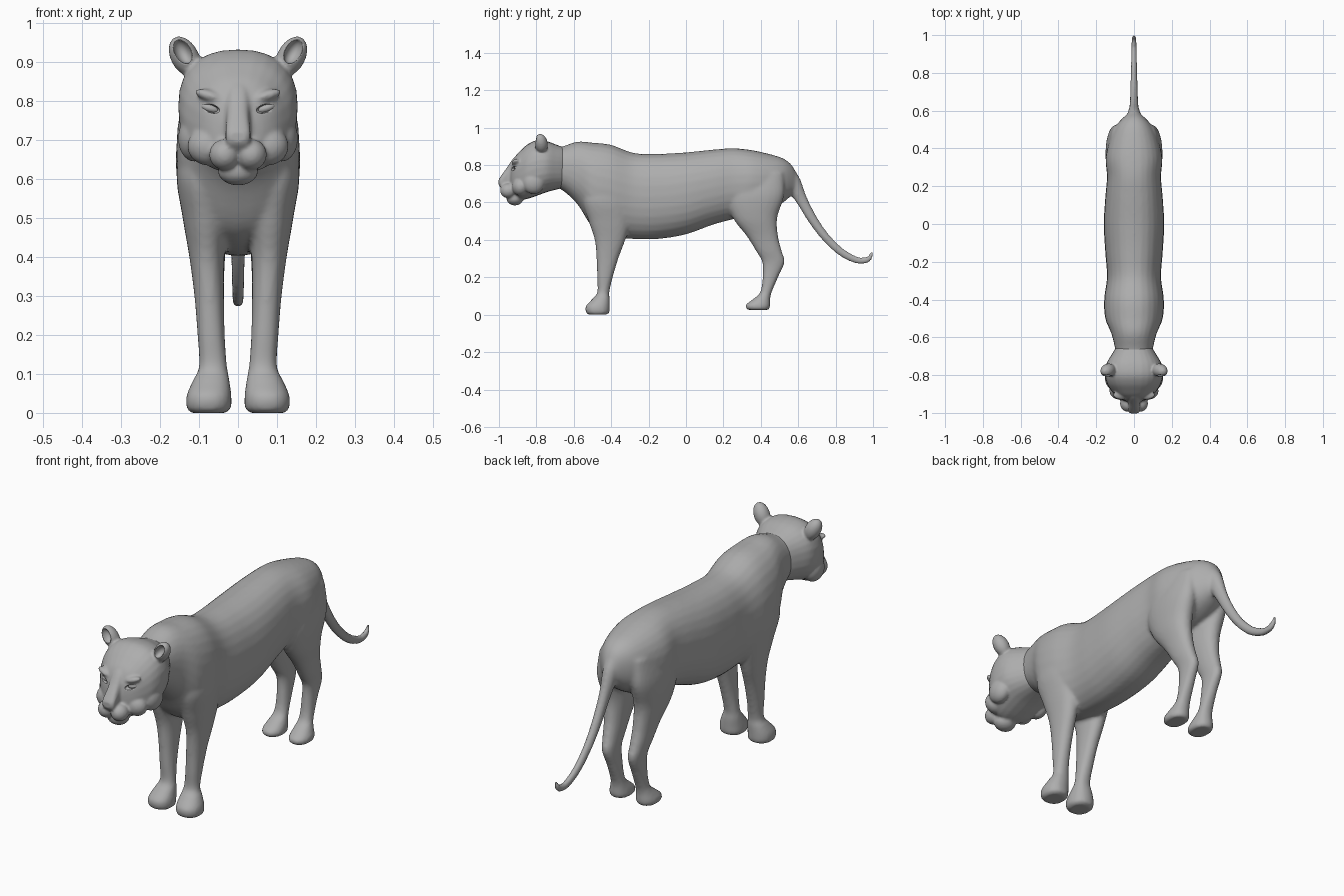
import bpy, bmesh, math
from mathutils import Matrix, Vector

if "Cube" in bpy.data.objects:
    bpy.data.objects.remove(bpy.data.objects["Cube"])

coat = bpy.data.materials.new("grey coat")
coat.diffuse_color = (0.42, 0.42, 0.42, 1)
coat.use_nodes = True
coat.node_tree.nodes["Principled BSDF"].inputs["Base Color"].default_value = coat.diffuse_color


def spline(rows, steps=5):
    """Catmull-Rom interpolation through rows of numbers."""
    out = []
    for i in range(len(rows) - 1):
        p0, p1 = rows[max(i - 1, 0)], rows[i]
        p2, p3 = rows[i + 1], rows[min(i + 2, len(rows) - 1)]
        for k in range(steps):
            t = k / steps
            out.append([0.5 * (2 * b + (c - a) * t + (2 * a - 5 * b + 4 * c - d) * t * t
                               + (3 * b - a - 3 * c + d) * t ** 3)
                        for a, b, c, d in zip(p0, p1, p2, p3)])
    return out + [list(rows[-1])]


def skin(bm, rings):
    """Close a list of point rings into a tube with capped ends."""
    vs = [[bm.verts.new(p) for p in r] for r in rings]
    n = len(vs[0])
    for a, b in zip(vs, vs[1:]):
        for j in range(n):
            bm.faces.new((a[j], a[(j + 1) % n], b[(j + 1) % n], b[j]))
    bm.faces.new(vs[0][::-1])
    bm.faces.new(vs[-1])


def loft(bm, rows, axis, side=1, power=0.9, n=28):
    """Rows are (position, x min, x max, other min, other max)."""
    rings = []
    for t, x0, x1, v0, v1 in spline(rows):
        ring = []
        for j in range(n):
            c, s = math.cos(2 * math.pi * j / n), math.sin(2 * math.pi * j / n)
            x = (x0 + x1) / 2 + (x1 - x0) / 2 * math.copysign(abs(c) ** power, c)
            v = (v0 + v1) / 2 + (v1 - v0) / 2 * math.copysign(abs(s) ** power, s)
            ring.append((side * x, t, v) if axis == 'y' else (side * x, v, t))
        rings.append(ring)
    skin(bm, rings)


def blob(bm, centre, radii, side=1, tilt=0, pitch=0):
    """Ellipsoid, tilted about y (mirrored with side) and pitched about x."""
    x, y, z = centre
    m = (Matrix.Translation((side * x, y, z)) @ Matrix.Rotation(side * tilt, 4, 'Y')
         @ Matrix.Rotation(pitch, 4, 'X') @ Matrix.Diagonal((*radii, 1)))
    bmesh.ops.create_uvsphere(bm, u_segments=24, v_segments=14, radius=1, matrix=m)


def finish(bm, name, voxel=0, smooth=0, cutter=None):
    bmesh.ops.recalc_face_normals(bm, faces=bm.faces)
    for f in bm.faces:
        f.smooth = True
    me = bpy.data.meshes.new(name)
    bm.to_mesh(me)
    bm.free()
    me.materials.append(coat)
    ob = bpy.data.objects.new(name, me)
    bpy.context.collection.objects.link(ob)
    if voxel:
        r = ob.modifiers.new("fuse", 'REMESH')
        r.mode, r.voxel_size, r.use_smooth_shade = 'VOXEL', voxel, True
    if cutter:
        b = ob.modifiers.new("hollow", 'BOOLEAN')
        b.operation, b.object, b.solver = 'DIFFERENCE', cutter, 'EXACT'
    if smooth:
        s = ob.modifiers.new("soften", 'SMOOTH')
        s.factor, s.iterations = 0.5, smooth
    return ob


# Body: trunk, legs and tail fused into one skin
body = bmesh.new()
trunk = [(-.72, .09, .69, .89), (-.66, .10, .665, .90), (-.58, .12, .59, .925),
         (-.50, .152, .47, .92), (-.40, .158, .42, .908), (-.28, .143, .405, .865),
         (-.15, .152, .405, .86), (0, .16, .43, .868), (.14, .152, .48, .882),
         (.25, .143, .51, .89), (.35, .15, .53, .88), (.45, .128, .56, .858),
         (.52, .095, .60, .835), (.565, .055, .64, .80), (.595, .02, .67, .745)]
loft(body, [(y, -w, w, a, b) for y, w, a, b in trunk], 'y')

front_leg = [(.74, .06, .13, -.50, -.36), (.62, .03, .158, -.55, -.31),
             (.50, .025, .142, -.52, -.30), (.40, .035, .125, -.488, -.325),
             (.30, .036, .112, -.478, -.362), (.20, .034, .104, -.475, -.392),
             (.12, .028, .10, -.474, -.41), (.085, .022, .115, -.50, -.408),
             (.045, .017, .132, -.536, -.408), (.012, .018, .132, -.534, -.41),
             (0, .03, .12, -.52, -.425)]
hind_leg = [(.76, .05, .125, .28, .52), (.64, .03, .15, .22, .525),
            (.52, .025, .142, .25, .488), (.42, .032, .122, .325, .492),
            (.34, .036, .11, .375, .512), (.28, .038, .10, .408, .527),
            (.20, .036, .096, .41, .492), (.12, .034, .098, .397, .458),
            (.085, .028, .108, .36, .45), (.055, .022, .12, .322, .45),
            (.036, .022, .12, .32, .448), (.026, .03, .112, .332, .44)]
for s in (1, -1):
    loft(body, front_leg, 'z', s)
    loft(body, hind_leg, 'z', s)

# Tail: round tube swept along a curve in the middle plane
tail = spline([(.52, .76, .06), (.57, .705, .046), (.62, .61, .031), (.68, .505, .026),
               (.75, .41, .023), (.83, .335, .021), (.91, .293, .019), (.96, .291, .017),
               (.985, .308, .014), (.993, .335, .007)])
rings = []
for i, (y, z, r) in enumerate(tail):
    a, b = tail[max(i - 1, 0)], tail[min(i + 1, len(tail) - 1)]
    d = Vector((0, b[0] - a[0], b[1] - a[1])).normalized()
    up = Vector((0, -d.z, d.y))
    rings.append([Vector((0, y, z)) + r * (math.cos(q) * Vector((.8, 0, 0)) + math.sin(q) * up)
                  for q in [2 * math.pi * k / 16 for k in range(16)]])
skin(body, rings)
finish(body, "body", voxel=.009, smooth=4)

# Hollows for the ears and eye sockets
cut = bmesh.new()
for s in (1, -1):
    blob(cut, (.142, -.806, .928), (.021, .03, .034), s, .5)
    blob(cut, (.071, -.925, .782), (.026, .022, .011), s, -.3)
hollows = finish(cut, "hollow_cutter")
hollows.hide_render = True
hollows.hide_viewport = True

# Head: skull with muzzle, brow, cheeks, nose and ears fused on
head = bmesh.new()
skull = [(-.64, .085, .68, .89), (-.69, .118, .67, .908), (-.745, .148, .655, .928),
         (-.80, .153, .635, .932), (-.845, .143, .62, .912), (-.88, .122, .615, .882),
         (-.91, .096, .625, .85), (-.93, .066, .645, .81), (-.94, .035, .67, .77)]
loft(head, [(y, -w, w, a, b) for y, w, a, b in skull], 'y', power=.85)
bridge = [(-.88, .034, .68, .87), (-.92, .034, .67, .84), (-.955, .031, .665, .79),
          (-.98, .032, .672, .755), (-.995, .03, .685, .733), (-1.002, .02, .695, .722)]
loft(head, [(y, -w, w, a, b) for y, w, a, b in bridge], 'y', power=.7)
blob(head, (0, -.915, .622), (.052, .045, .038))
for s in (1, -1):
    blob(head, (.034, -.95, .663), (.04, .044, .04), s, .3)
    blob(head, (.075, -.885, .685), (.055, .045, .05), s)
    blob(head, (.112, -.815, .705), (.042, .06, .06), s)
    blob(head, (.066, -.905, .812), (.046, .026, .016), s, -.3)
    blob(head, (.137, -.775, .915), (.036, .036, .056), s, .5, .15)
finish(head, "head", voxel=.006, smooth=4, cutter=hollows)

# Eyes
eyes = bmesh.new()
for s in (1, -1):
    blob(eyes, (.071, -.902, .782), (.025, .016, .012), s, -.3)
finish(eyes, "eyes")
